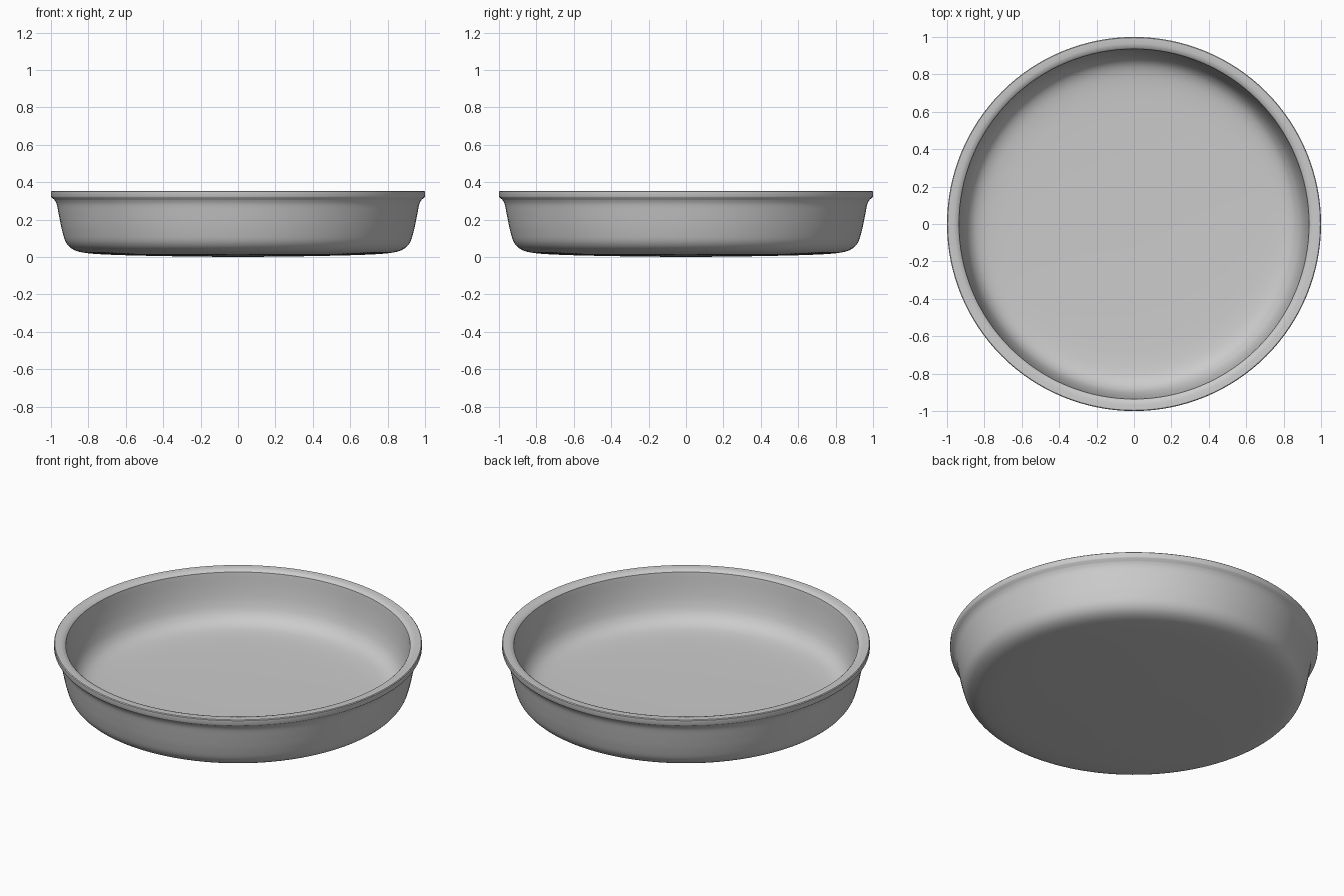
import bpy, bmesh, math

if "Cube" in bpy.data.objects:
    bpy.data.objects.remove(bpy.data.objects["Cube"])

SEGMENTS = 128


def smooth(points, steps=5):
    """Catmull-Rom curve through the profile points."""
    p = [points[0]] + points + [points[-1]]
    out = []
    for i in range(1, len(p) - 2):
        a, b, c, d = p[i - 1:i + 3]
        for s in range(steps):
            t = s / steps
            out.append(tuple(0.5 * (2 * b[k] + (c[k] - a[k]) * t
                             + (2 * a[k] - 5 * b[k] + 4 * c[k] - d[k]) * t * t
                             + (3 * b[k] - a[k] - 3 * c[k] + d[k]) * t ** 3) for k in (0, 1)))
    return out + [points[-1]]


def lathe(name, profile):
    """Revolve an (r, z) profile whose ends lie on the axis."""
    bm = bmesh.new()
    rings = []
    for r, z in profile:
        if r < 1e-5:
            rings.append([bm.verts.new((0, 0, z))] * SEGMENTS)
        else:
            rings.append([bm.verts.new((r * math.cos(2 * math.pi * i / SEGMENTS),
                                        r * math.sin(2 * math.pi * i / SEGMENTS), z))
                          for i in range(SEGMENTS)])
    for lo, hi in zip(rings, rings[1:]):
        for i in range(SEGMENTS):
            j = (i + 1) % SEGMENTS
            bm.faces.new(list(dict.fromkeys((lo[i], lo[j], hi[j], hi[i]))))
    bmesh.ops.recalc_face_normals(bm, faces=bm.faces)
    mesh = bpy.data.meshes.new(name)
    bm.to_mesh(mesh)
    bm.free()
    obj = bpy.data.objects.new(name, mesh)
    bpy.context.collection.objects.link(obj)
    bpy.context.view_layer.objects.active = obj
    obj.select_set(True)
    bpy.ops.object.shade_smooth_by_angle(angle=math.radians(35))
    return obj


# underside and outer wall, flaring slightly under the rim
outside = smooth([(0, 0), (0.35, 0.004), (0.65, 0.011), (0.80, 0.020), (0.875, 0.037),
                  (0.918, 0.075), (0.940, 0.14), (0.957, 0.22), (0.969, 0.28), (0.982, 0.307)])

# crisp rim band
rim = [(0.997, 0.318), (1.0, 0.324), (1.0, 0.350), (0.996, 0.354),
       (0.965, 0.354), (0.945, 0.349), (0.936, 0.340)]

# inner wall with a broad fillet down to the floor
inside = smooth([(0.934, 0.325), (0.925, 0.25), (0.910, 0.175), (0.885, 0.115),
                 (0.840, 0.075), (0.76, 0.055), (0.60, 0.046), (0.30, 0.041), (0, 0.04)])

lathe("round_dish", outside + rim + inside)
